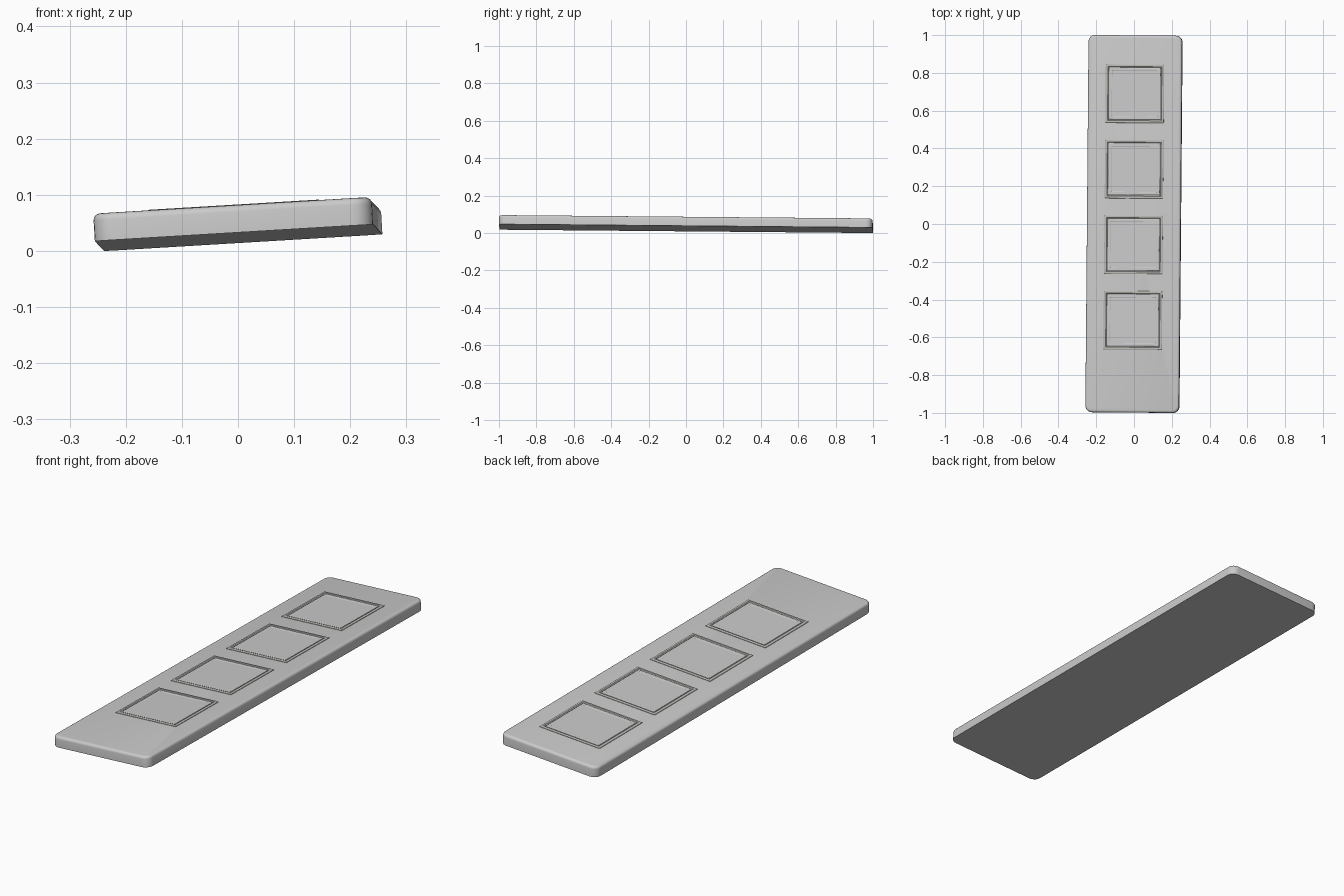
import bpy, bmesh
from mathutils import Matrix, Vector, Euler

if "Cube" in bpy.data.objects:
    bpy.data.objects.remove(bpy.data.objects["Cube"])

L, W, T = 1.997, 0.497, 0.049
parts = []


def material(name, rgb):
    m = bpy.data.materials.new(name)
    m.diffuse_color = (*rgb, 1)
    m.use_nodes = True
    m.node_tree.nodes["Principled BSDF"].inputs["Base Color"].default_value = m.diffuse_color
    return m


def add(name, bm, mat=None):
    bmesh.ops.recalc_face_normals(bm, faces=bm.faces)
    me = bpy.data.meshes.new(name)
    bm.to_mesh(me)
    bm.free()
    ob = bpy.data.objects.new(name, me)
    bpy.context.collection.objects.link(ob)
    if mat:
        me.materials.append(mat)
    parts.append(ob)
    return ob


def stepped_square(name, y, profile, mat, capped):
    """Concentric square loops following (half size, height above plate)."""
    bm = bmesh.new()
    loops = [[bm.verts.new((sx * h, y + sy * h, T + z))
              for sx, sy in ((-1, -1), (1, -1), (1, 1), (-1, 1))]
             for h, z in profile]
    pairs = list(zip(loops, loops[1:]))
    if not capped:
        pairs.append((loops[-1], loops[0]))
    for a, b in pairs:
        for i in range(4):
            j = (i + 1) % 4
            bm.faces.new((a[i], a[j], b[j], b[i]))
    if capped:
        bm.faces.new(loops[0])
        bm.faces.new(loops[-1])
    return add(name, bm, mat)


# Back plate: rounded corners, softened top edge, flat underside
bm = bmesh.new()
bmesh.ops.create_cube(bm, size=1, matrix=Matrix.Translation((0, 0, T / 2))
                      @ Matrix.Diagonal((W, L, T, 1)))
upright = [e for e in bm.edges
           if abs(e.verts[0].co.z - e.verts[1].co.z) > T / 2]
bmesh.ops.bevel(bm, geom=upright, offset=0.035, segments=6, profile=0.5,
                affect='EDGES')
rim = [e for e in bm.edges if all(v.co.z > T - 1e-4 for v in e.verts)]
bmesh.ops.bevel(bm, geom=rim, offset=0.012, segments=4, profile=0.5,
                affect='EDGES')
plate = add("back_plate", bm)

# Four square keys, each in a raised surround
trim = material("trim_grey", (0.5, 0.5, 0.47))
pale = material("key_grey", (0.68, 0.68, 0.68))
for i, y in enumerate((-0.51, -0.11, 0.29, 0.69)):
    stepped_square(f"key_surround_{i + 1}", y,
                   [(0.155, -0.003), (0.155, 0.002), (0.152, 0.004),
                    (0.143, 0.004), (0.139, 0.001), (0.139, -0.003)],
                   trim, False)
    stepped_square(f"key_{i + 1}", y,
                   [(0.137, -0.003), (0.137, 0.002), (0.134, 0.004),
                    (0.122, 0.004), (0.120, 0.003)],
                   pale, True)

# Slight overall tilt, then rest on the ground and centre
tilt = Euler((-0.009, -0.06, -0.008)).to_matrix().to_4x4()
for ob in parts:
    ob.data.transform(tilt)
pts = [v.co for ob in parts for v in ob.data.vertices]
lo = Vector([min(p[k] for p in pts) for k in range(3)])
hi = Vector([max(p[k] for p in pts) for k in range(3)])
shift = Matrix.Translation((-(lo.x + hi.x) / 2, -(lo.y + hi.y) / 2, -lo.z))
for ob in parts:
    ob.data.transform(shift)

# Smooth only the rounded plate edges
bpy.context.view_layer.objects.active = plate
plate.select_set(True)
bpy.ops.object.shade_smooth_by_angle(angle=0.6)
